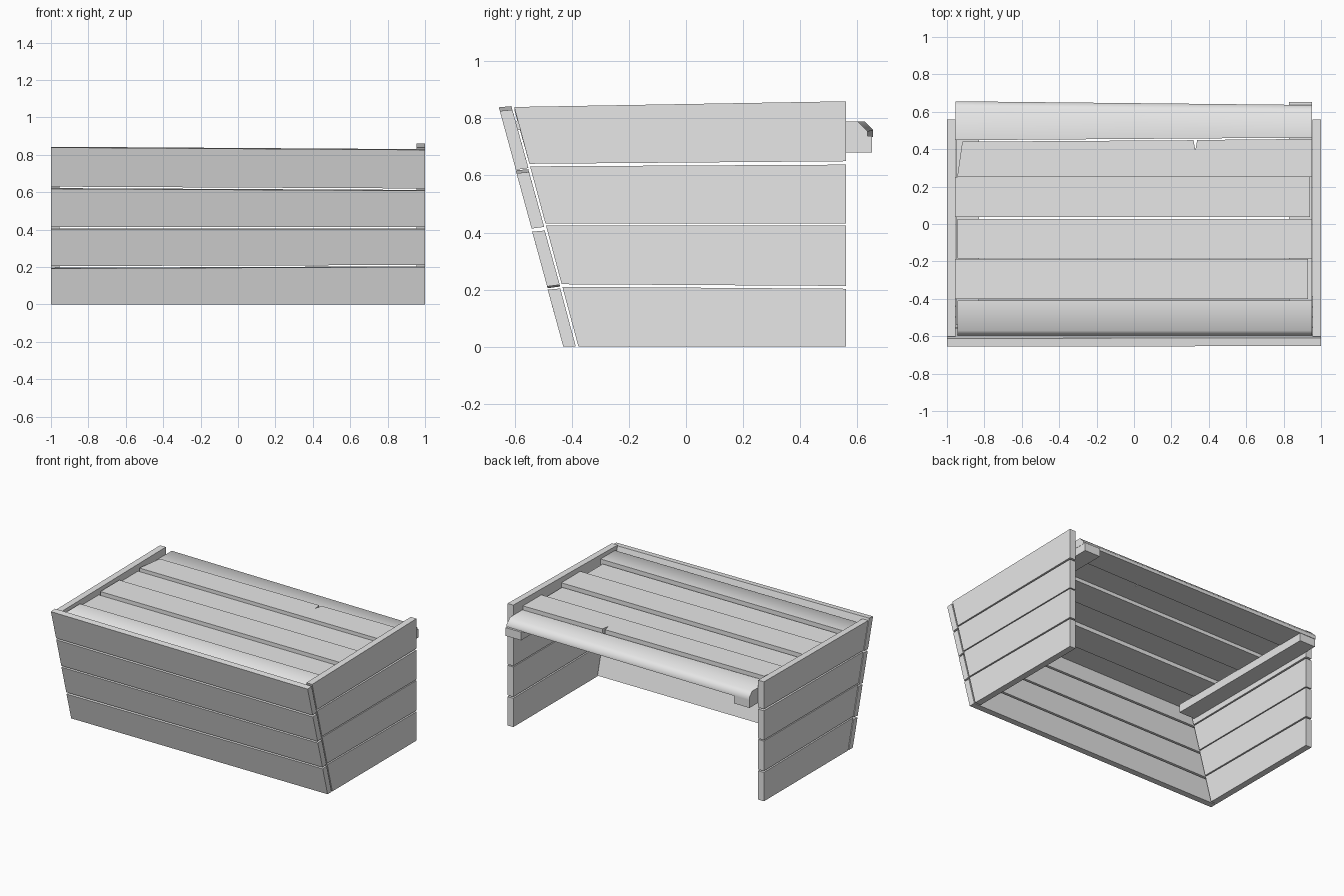
import bpy
import math

cube = bpy.data.objects.get("Cube")
if cube:
    bpy.data.objects.remove(cube)

GREY = (0.8, 0.8, 0.8, 1)
wood = bpy.data.materials.new("plain grey")
wood.use_nodes = True
wood.diffuse_color = GREY
wood.node_tree.nodes["Principled BSDF"].inputs["Base Color"].default_value = GREY


def loft(name, ring_a, ring_b, smooth=0):
    """Solid between two matching rings of points."""
    n = len(ring_a)
    faces = [list(range(n))[::-1], list(range(n, 2 * n))]
    faces += [[i, (i + 1) % n, (i + 1) % n + n, i + n] for i in range(n)]
    mesh = bpy.data.meshes.new(name)
    mesh.from_pydata(list(ring_a) + list(ring_b), [], faces)
    mesh.materials.append(wood)
    obj = bpy.data.objects.new(name, mesh)
    bpy.context.collection.objects.link(obj)
    bpy.ops.object.select_all(action="DESELECT")
    obj.select_set(True)
    bpy.context.view_layer.objects.active = obj
    bpy.ops.object.mode_set(mode="EDIT")
    bpy.ops.mesh.select_all(action="SELECT")
    bpy.ops.mesh.normals_make_consistent(inside=False)
    bpy.ops.object.mode_set(mode="OBJECT")
    if smooth:
        bpy.ops.object.shade_smooth_by_angle(angle=math.radians(smooth))
    return obj


def along_x(name, profile_a, profile_b, x0, x1, smooth=0):
    return loft(name, [(x0, y, z) for y, z in profile_a],
                [(x1, y, z) for y, z in profile_b], smooth)


def slant(z, y0):
    """Depth of the leaning front at a height."""
    return y0 - 0.268 * z


# Leaning front planks: (bottom, top) heights at the -x end and the +x end
front_rows = [((0, 0.196), (0, 0.204)), ((0.205, 0.407), (0.211, 0.407)),
              ((0.414, 0.622), (0.414, 0.612)), ((0.63, 0.843), (0.62, 0.83))]


def front_profile(lo, hi):
    return [(slant(lo, -0.43), lo), (slant(lo, -0.386), lo + 0.006 * (lo > 0)),
            (slant(hi, -0.386), hi), (slant(hi, -0.43), hi - 0.004)]


for i, (a, b) in enumerate(front_rows):
    along_x(f"front_plank_{i + 1}", front_profile(*a), front_profile(*b), -1, 1)

# Side planks: (bottom, top) heights at the front end and the back end
side_rows = [((0, 0.21), (0, 0.203)), ((0.219, 0.424), (0.213, 0.424)),
             ((0.431, 0.632), (0.431, 0.638)), ((0.641, 0.84), (0.65, 0.86))]
for side, label in ((1, "left"), (-1, "right")):
    for i, (f, b) in enumerate(side_rows):
        drop = 0.018 if side < 0 and i == 3 else 0
        profile = [(slant(f[0], -0.377), f[0]), (0.56, b[0]),
                   (0.56, b[1] - drop), (slant(f[1], -0.377), f[1] - drop / 2)]
        along_x(f"{label}_side_plank_{i + 1}", profile, profile, side * 0.955, side)

    # Rail carrying the top boards
    rail = [(-0.54, 0.68), (0.652, 0.68), (0.652, 0.738), (-0.54, 0.738)]
    along_x(f"{label}_rail", rail, rail, side * 0.83, side * 0.952)

# Top boards alternate between high and low
LOW, HIGH, THICK = 0.79, 0.815, 0.055


def board(name, outline, top):
    return loft(name, [(x, y, top - THICK) for x, y in outline],
                [(x, y, top) for x, y in outline])


def rectangle(x0, x1, y0, y1):
    return [(x0, y0), (x1, y0), (x1, y1), (x0, y1)]


board("top_board_2", rectangle(-0.955, 0.93, -0.4, -0.188), LOW)
board("top_board_3", rectangle(-0.945, 0.953, -0.184, 0.028), HIGH)
board("top_board_4", rectangle(-0.955, 0.94, 0.037, 0.25), LOW)

# Split board with a narrow crack
board("top_board_5", [(-0.945, 0.25), (0.953, 0.25), (0.953, 0.455), (0.338, 0.449),
                      (0.328, 0.395), (0.318, 0.448), (-0.918, 0.44)], HIGH)

# Rounded front board
nose = [(-0.595, HIGH - THICK), (-0.41, HIGH - THICK), (-0.41, HIGH),
        (-0.57, HIGH), (-0.595, HIGH - 0.025)]
along_x("top_board_1", nose, nose, -0.945, 0.953, 60)


# Rounded back board, narrower towards +x
def back_profile(front, back, cut):
    return [(front, LOW - THICK), (back, LOW - THICK), (back, LOW - cut),
            (back - cut, LOW), (front, LOW)]


along_x("top_board_6", back_profile(0.448, 0.656, 0.03),
        back_profile(0.462, 0.636, 0.035), -0.955, 0.953, 60)
